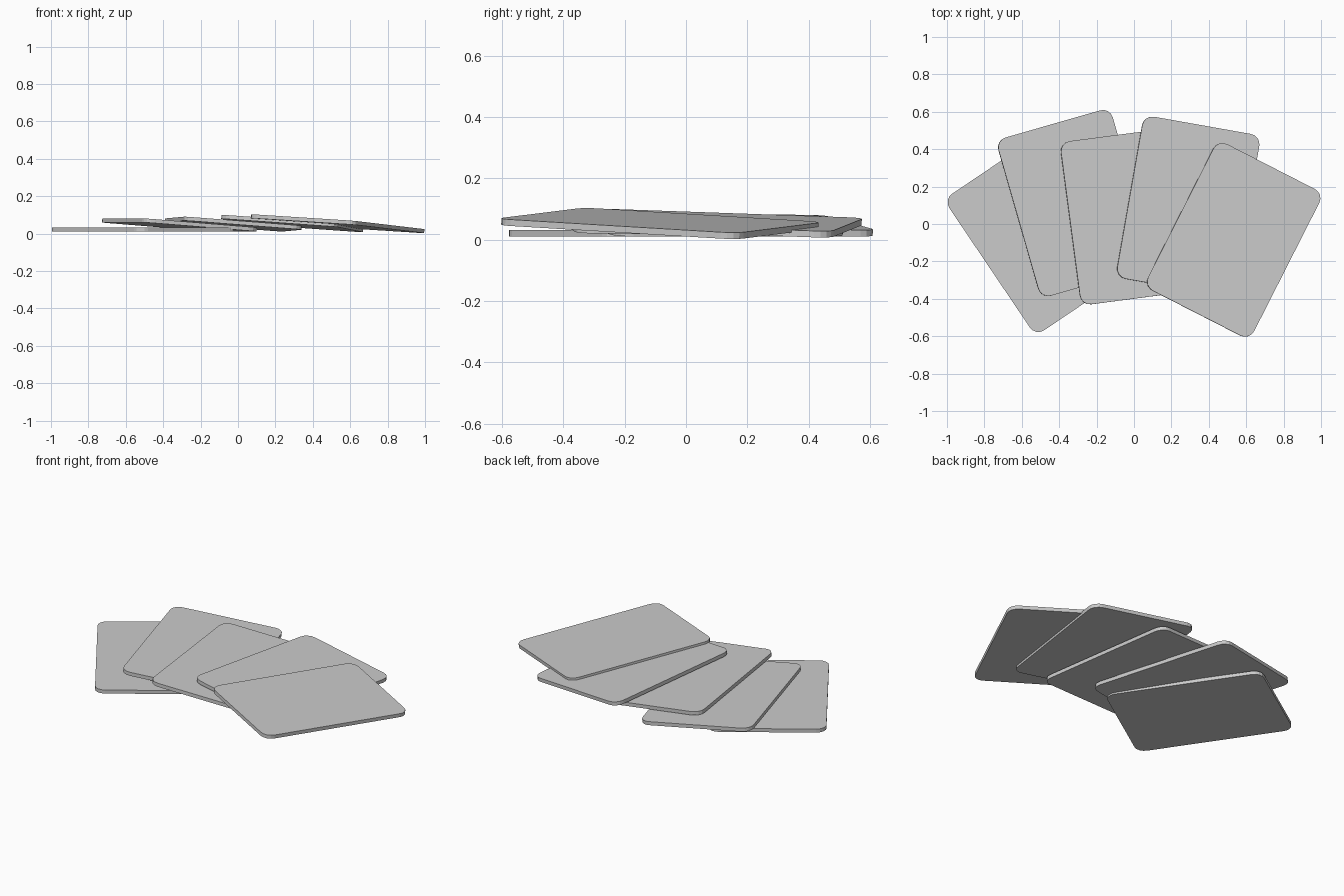
import bpy
import bmesh
from math import radians
from mathutils import Matrix, Vector

default = bpy.data.objects.get("Cube")
if default:
    bpy.data.objects.remove(default, do_unlink=True)

WIDTH, LENGTH, THICKNESS = 0.637, 0.88, 0.021
CORNER = 0.055

grey = bpy.data.materials.new("light_grey")
grey.use_nodes = True
grey.diffuse_color = (0.6, 0.6, 0.6, 1)
grey.node_tree.nodes["Principled BSDF"].inputs["Base Color"].default_value = (0.6, 0.6, 0.6, 1)


def make_card(name, x, y, top, turn, normal):
    """Thin slab with rounded corners, turned in plan and then tilted."""
    bm = bmesh.new()
    bmesh.ops.create_cube(bm, size=1)
    bmesh.ops.scale(bm, vec=(WIDTH, LENGTH, THICKNESS), verts=bm.verts)
    uprights = [e for e in bm.edges
                if abs(e.verts[0].co.z - e.verts[1].co.z) > THICKNESS / 2]
    bmesh.ops.bevel(bm, geom=uprights, offset=CORNER, segments=4,
                    profile=0.5, affect='EDGES')
    tilt = Vector((0, 0, 1)).rotation_difference(Vector(normal)).to_matrix().to_4x4()
    place = Matrix.Translation((x, y, top - THICKNESS / 2))
    bm.transform(place @ tilt @ Matrix.Rotation(radians(turn), 4, 'Z'))
    mesh = bpy.data.meshes.new(name)
    bm.to_mesh(mesh)
    bm.free()
    mesh.materials.append(grey)
    card = bpy.data.objects.new(name, mesh)
    bpy.context.collection.objects.link(card)
    return card


# The first card lies flat; the others lean on the one before
FLAT, LEANING = (0, 0, 1), (0.075, 0.022, 1)
make_card("card_1_flat", -0.508, -0.056, 0.032, 34, FLAT)
make_card("card_2", -0.313, 0.112, 0.056, 16, LEANING)
make_card("card_3", -0.025, 0.041, 0.061, 7.5, LEANING)
make_card("card_4", 0.290, 0.094, 0.064, -10, LEANING)
make_card("card_5_top", 0.533, -0.085, 0.063, -27, LEANING)
